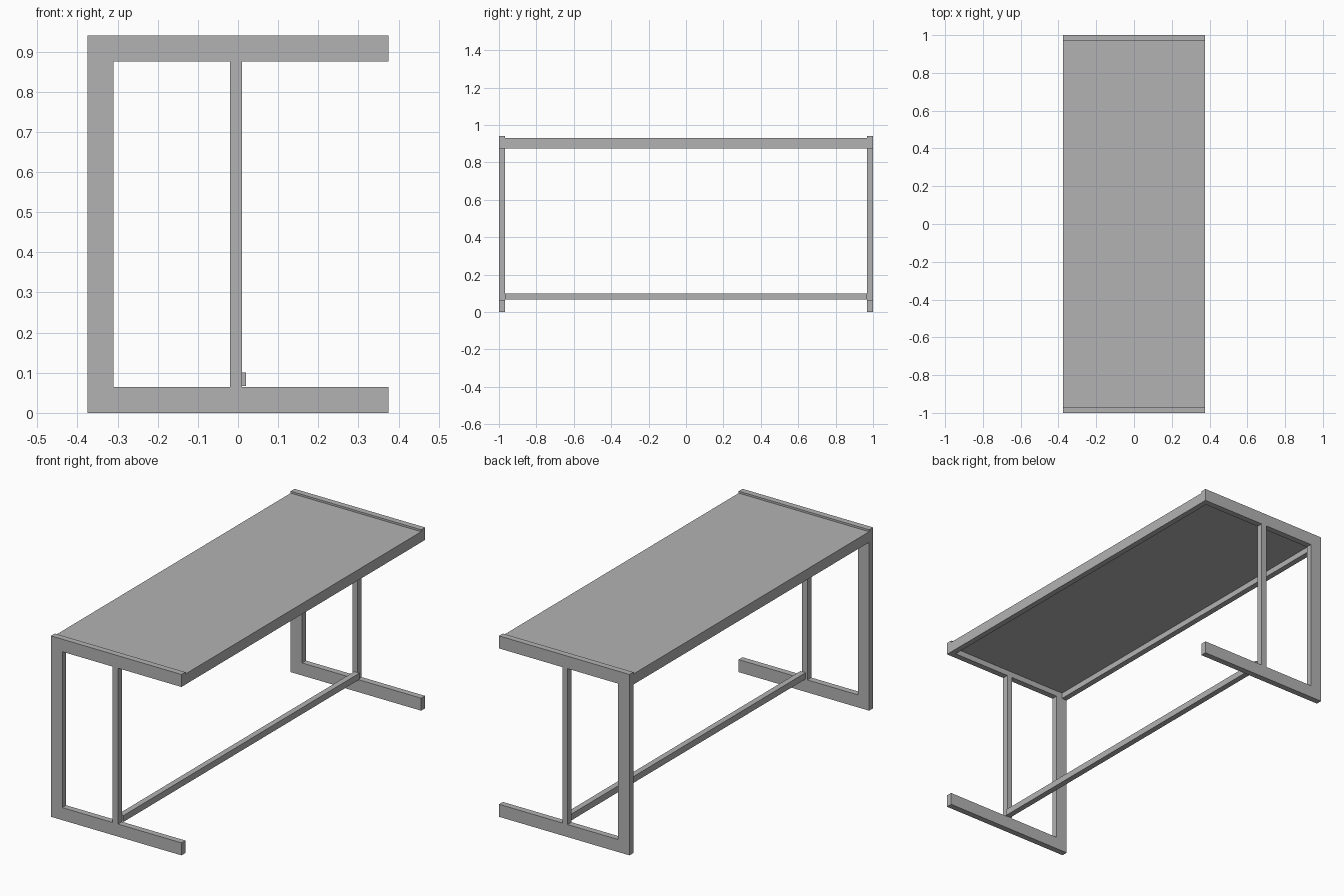
import bpy, bmesh

if "Cube" in bpy.data.objects:
    bpy.data.objects.remove(bpy.data.objects["Cube"])

grey = bpy.data.materials.new("grey")
grey.diffuse_color = (0.45, 0.45, 0.45, 1)
grey.use_nodes = True
grey.node_tree.nodes["Principled BSDF"].inputs["Base Color"].default_value = grey.diffuse_color

W, H = 0.375, 0.94      # half width, full height
BAR, T = 0.065, 0.032   # face width and thickness of the end frames


def finish(name, bm):
    bmesh.ops.recalc_face_normals(bm, faces=bm.faces)
    me = bpy.data.meshes.new(name)
    bm.to_mesh(me)
    bm.free()
    me.materials.append(grey)
    ob = bpy.data.objects.new(name, me)
    bpy.context.collection.objects.link(ob)
    return ob


def box(name, x0, x1, y0, y1, z0, z1):
    bm = bmesh.new()
    bmesh.ops.create_cube(bm, size=1)
    for v in bm.verts:
        v.co.x = x1 if v.co.x > 0 else x0
        v.co.y = y1 if v.co.y > 0 else y0
        v.co.z = z1 if v.co.z > 0 else z0
    return finish(name, bm)


# C-shaped end frames and their slim posts
outline = [(-W, 0), (W, 0), (W, BAR), (-W + BAR, BAR),
           (-W + BAR, H - BAR), (W, H - BAR), (W, H), (-W, H)]
for side, y in (("front", -1.0), ("back", 1.0 - T)):
    bm = bmesh.new()
    face = bm.faces.new([bm.verts.new((x, y, z)) for x, z in outline])
    ext = bmesh.ops.extrude_face_region(bm, geom=[face])
    for v in ext["geom"]:
        if isinstance(v, bmesh.types.BMVert):
            v.co.y += T
    finish(side + "_end_frame", bm)
    box(side + "_post", -0.02, 0.01, y, y + T, BAR, H - BAR)

# Table top with an apron rail under each long edge
Y = 1.0 - T
box("table_top", -W, W, -Y, Y, 0.905, 0.93)
for side, x in (("left", -W), ("right", W - 0.03)):
    box(side + "_apron", x, x + 0.03, -Y, Y, H - BAR, 0.905)

# Low stretcher joining the two posts
box("stretcher", -0.01, 0.02, -Y, Y, 0.067, 0.10)
